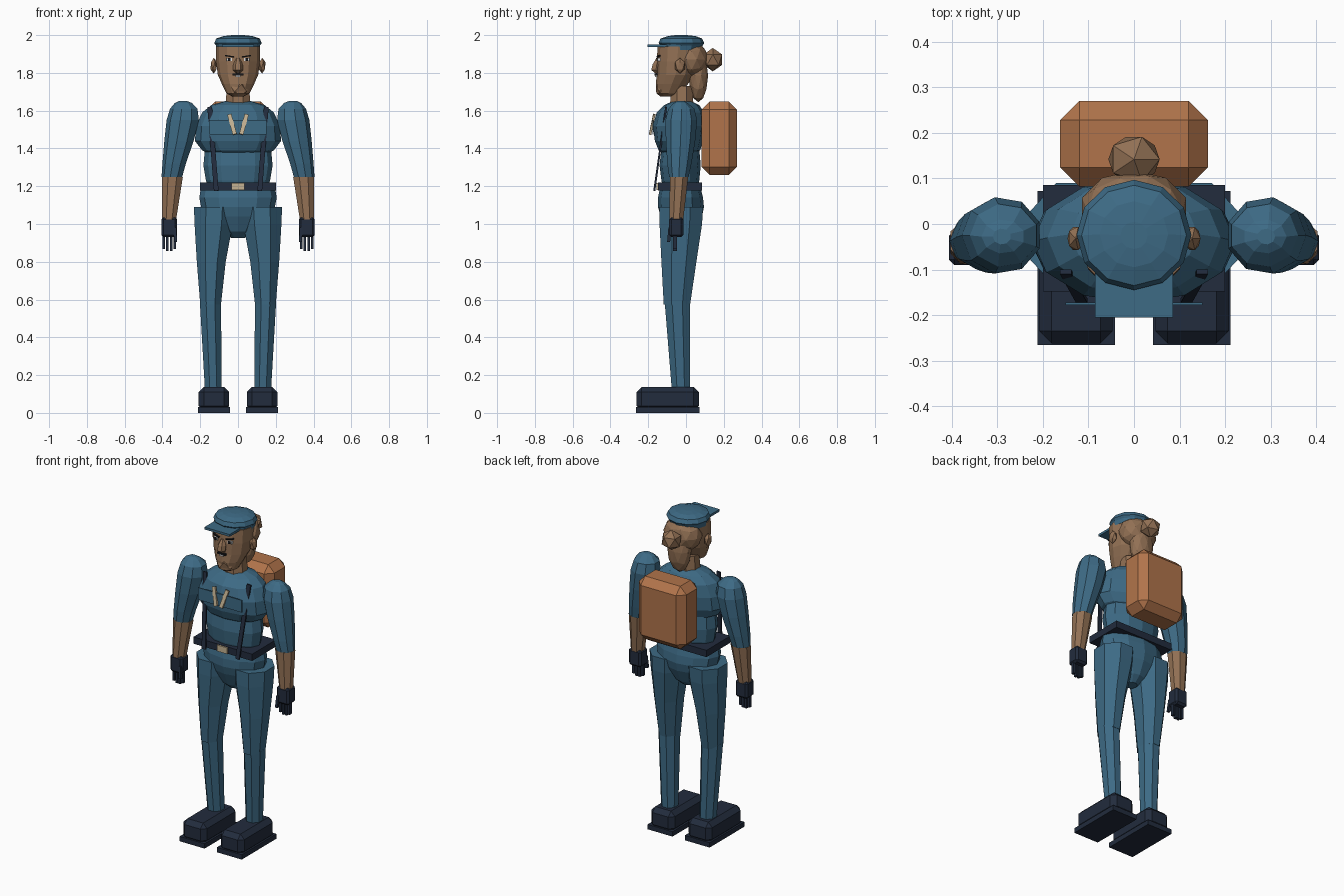
import bpy, bmesh, math
from mathutils import Vector, Matrix

if "Cube" in bpy.data.objects:
    bpy.data.objects.remove(bpy.data.objects["Cube"])


def material(name, rgb):
    m = bpy.data.materials.new(name)
    m.diffuse_color = (*rgb, 1)
    m.use_nodes = True
    m.node_tree.nodes["Principled BSDF"].inputs["Base Color"].default_value = m.diffuse_color
    return m


BLUE = material("uniform blue", (0.047, 0.145, 0.235))
NAVY = material("dark navy", (0.016, 0.025, 0.047))
SKIN = material("warm brown", (0.29, 0.165, 0.09))
PACK = material("pack tan", (0.44, 0.175, 0.07))
CREAM = material("pale cream", (0.56, 0.45, 0.29))
WHITE = material("eye white", (0.7, 0.7, 0.7))
BLACK = material("near black", (0.01, 0.01, 0.012))


def finish(name, bm, mat):
    bmesh.ops.recalc_face_normals(bm, faces=bm.faces)
    me = bpy.data.meshes.new(name)
    bm.to_mesh(me)
    bm.free()
    me.materials.append(mat)
    ob = bpy.data.objects.new(name, me)
    bpy.context.collection.objects.link(ob)
    return ob


def loft(name, mat, rings, n=10, flat=False, side=1):
    """Skin horizontal rings given as (z, x_min, x_max, y_min, y_max)."""
    bm = bmesh.new()
    off = math.pi / n if flat else 0
    k = 1 / math.cos(off)
    loops = []
    for z, xa, xb, ya, yb in rings:
        loop = []
        for i in range(n):
            a = 2 * math.pi * i / n + off
            x = (xa + xb) / 2 + k * (xb - xa) / 2 * math.cos(a)
            y = (ya + yb) / 2 + k * (yb - ya) / 2 * math.sin(a)
            loop.append(bm.verts.new((x * side, y, z)))
        loops.append(loop)
    for a, b in zip(loops, loops[1:]):
        for i in range(n):
            j = (i + 1) % n
            bm.faces.new((a[i], a[j], b[j], b[i]))
    bm.faces.new(loops[0])
    bm.faces.new(loops[-1])
    return finish(name, bm, mat)


def box(name, mat, lo, hi, bevel=0, side=1):
    bm = bmesh.new()
    c = [(a + b) / 2 for a, b in zip(lo, hi)]
    s = [b - a for a, b in zip(lo, hi)]
    c[0] *= side
    bmesh.ops.create_cube(bm, size=1, matrix=Matrix.Translation(c) @ Matrix.Diagonal((*s, 1)))
    if bevel:
        bmesh.ops.bevel(bm, geom=bm.edges[:], offset=bevel, segments=1, affect='EDGES')
    return finish(name, bm, mat)


def ball(name, mat, c, s, sub=2):
    bm = bmesh.new()
    bmesh.ops.create_icosphere(bm, subdivisions=sub, radius=1,
                               matrix=Matrix.Translation(c) @ Matrix.Diagonal((*s, 1)))
    return finish(name, bm, mat)


def bar(name, mat, p, q, w, d):
    """Rectangular rod from p to q, w wide across x and d deep."""
    p, q = Vector(p), Vector(q)
    ax = (q - p).normalized()
    sx = Vector((0, 1, 0)).cross(ax).normalized()
    sy = ax.cross(sx)
    bm = bmesh.new()
    ends = [[bm.verts.new(c + sx * w / 2 * i + sy * d / 2 * j)
             for i, j in ((-1, -1), (1, -1), (1, 1), (-1, 1))] for c in (p, q)]
    for i in range(4):
        j = (i + 1) % 4
        bm.faces.new((ends[0][i], ends[0][j], ends[1][j], ends[1][i]))
    bm.faces.new(ends[0])
    bm.faces.new(ends[1])
    return finish(name, bm, mat)


def centred(rows):
    return [(z, -r, r, a, b) for z, r, a, b in rows]


# Torso
loft("chest", BLUE, centred([
    (1.37, .15, -.12, .05), (1.39, .19, -.145, .075), (1.44, .228, -.165, .09),
    (1.52, .222, -.175, .10), (1.59, .19, -.155, .095), (1.63, .14, -.115, .07),
    (1.65, .07, -.07, .03)]), 12)
loft("belly", BLUE, centred([
    (1.19, .15, -.12, .06), (1.23, .17, -.13, .07), (1.31, .183, -.14, .078),
    (1.40, .175, -.13, .07)]), 12)
loft("pelvis", BLUE, centred([
    (.925, .035, -.06, .01), (.96, .075, -.10, .05), (1.04, .15, -.135, .085),
    (1.09, .195, -.148, .095), (1.14, .205, -.148, .09), (1.18, .198, -.14, .08)]), 12)
box("chest_panel", BLUE, (-.15, -.178, 1.475), (.15, -.172, 1.55))

# Belt and buckle
box("belt", NAVY, (-.2, -.148, 1.178), (.2, .086, 1.22))
box("buckle", CREAM, (-.035, -.157, 1.18), (.035, -.148, 1.218))

# Backpack
box("backpack", PACK, (-.162, .082, 1.26), (.162, .27, 1.648), .042)

# Neck and head
loft("neck", SKIN, centred([(1.61, .068, -.085, .04), (1.73, .058, -.08, .035)]), 8, True)
loft("head", SKIN, centred([
    (1.675, .03, -.135, -.06), (1.69, .06, -.155, -.03), (1.74, .085, -.16, .01),
    (1.79, .107, -.155, .045), (1.86, .116, -.155, .065), (1.94, .117, -.15, .065)]), 12)
ball("chin", SKIN, (0, -.115, 1.72), (.065, .053, .045), 1)
loft("nose", SKIN, centred([
    (1.795, .01, -.16, -.13), (1.815, .026, -.188, -.13),
    (1.845, .025, -.18, -.13), (1.88, .01, -.158, -.13)]), 6)

# Hair with bun
ball("hair_cap", SKIN, (0, .03, 1.87), (.12, .088, .10))
ball("hair_fall", SKIN, (0, .065, 1.785), (.075, .052, .14), 2)
ball("hair_bun", SKIN, (0, .142, 1.87), (.063, .058, .062), 1)

# Cap
loft("cap_band", BLUE, centred([(1.92, .113, -.14, .08), (1.95, .118, -.145, .09)]), 12)
loft("cap_crown", BLUE, centred([
    (1.942, .114, -.132, .085), (1.958, .126, -.145, .097), (1.982, .115, -.135, .085),
    (1.995, .075, -.095, .05), (2.0, .03, -.055, .005)]), 12)
box("cap_brim", BLUE, (-.086, -.205, 1.936), (.086, -.06, 1.95))

# Mouth
box("moustache", BLACK, (-.028, -.166, 1.787), (.028, -.15, 1.797))
box("teeth", WHITE, (-.014, -.164, 1.778), (.014, -.15, 1.787))

for s, tag in ((-1, "right"), (1, "left")):
    # Face details
    ball(f"{tag}_ear", SKIN, (.128 * s, -.032, 1.838), (.02, .03, .042), 1)
    box(f"{tag}_eye", WHITE, (.033, -.151, 1.862), (.062, -.13, 1.878), 0, s)
    box(f"{tag}_pupil", BLACK, (.041, -.155, 1.862), (.054, -.13, 1.878), 0, s)
    bar(f"{tag}_brow", BLACK, (.022 * s, -.151, 1.884), (.068 * s, -.14, 1.892), .007, .012)

    # Straps and scarf ends
    bar(f"{tag}_strap", NAVY, (.15 * s, -.105, 1.62), (.115 * s, -.168, 1.175), .025, .01)
    bar(f"{tag}_scarf_end", CREAM, (.046 * s, -.168, 1.58), (.017 * s, -.19, 1.475), .022, .012)

    # Sleeve, elbow and forearm
    loft(f"{tag}_sleeve", BLUE, [
        (1.25, .292, .405, -.09, .015), (1.32, .272, .40, -.10, .03),
        (1.44, .23, .39, -.108, .05), (1.55, .202, .378, -.11, .06),
        (1.61, .21, .36, -.095, .045), (1.64, .24, .335, -.065, .01),
        (1.652, .27, .31, -.045, -.01)], 9, False, s)
    ball(f"{tag}_elbow", BLUE, (.348 * s, -.037, 1.265), (.06, .054, .045), 1)
    loft(f"{tag}_forearm", SKIN, [
        (1.02, .328, .402, -.088, -.015), (1.25, .292, .403, -.085, .012)], 8, True, s)

    # Gloved hand with fingers and thumb
    box(f"{tag}_glove", NAVY, (.322, -.09, .93), (.406, -.014, 1.035), .012, s)
    for i in range(4):
        x = .334 + .02 * i
        tip = .868 if i in (0, 3) else .858
        box(f"{tag}_finger_{i + 1}", NAVY, (x - .007, -.068, tip), (x + .007, -.048, .94), 0, s)
    bar(f"{tag}_thumb", NAVY, (.335 * s, -.085, .98), (.33 * s, -.092, .905), .016, .016)

    # Trouser leg
    loft(f"{tag}_thigh", BLUE, [
        (.575, .09, .2, -.118, .022), (.80, .065, .218, -.13, .055),
        (1.0, .028, .23, -.14, .085), (1.09, .02, .233, -.14, .09)], 8, True, s)
    ball(f"{tag}_knee", BLUE, (.145 * s, -.05, .595), (.06, .07, .045), 1)
    loft(f"{tag}_shin", BLUE, [
        (.12, .086, .175, -.075, .02), (.59, .09, .202, -.113, .02)], 8, True, s)

    # Shoe
    box(f"{tag}_sole", NAVY, (.042, -.266, 0), (.212, .072, .03), 0, s)
    box(f"{tag}_shoe", NAVY, (.047, -.262, .01), (.208, .068, .137), .027, s)
